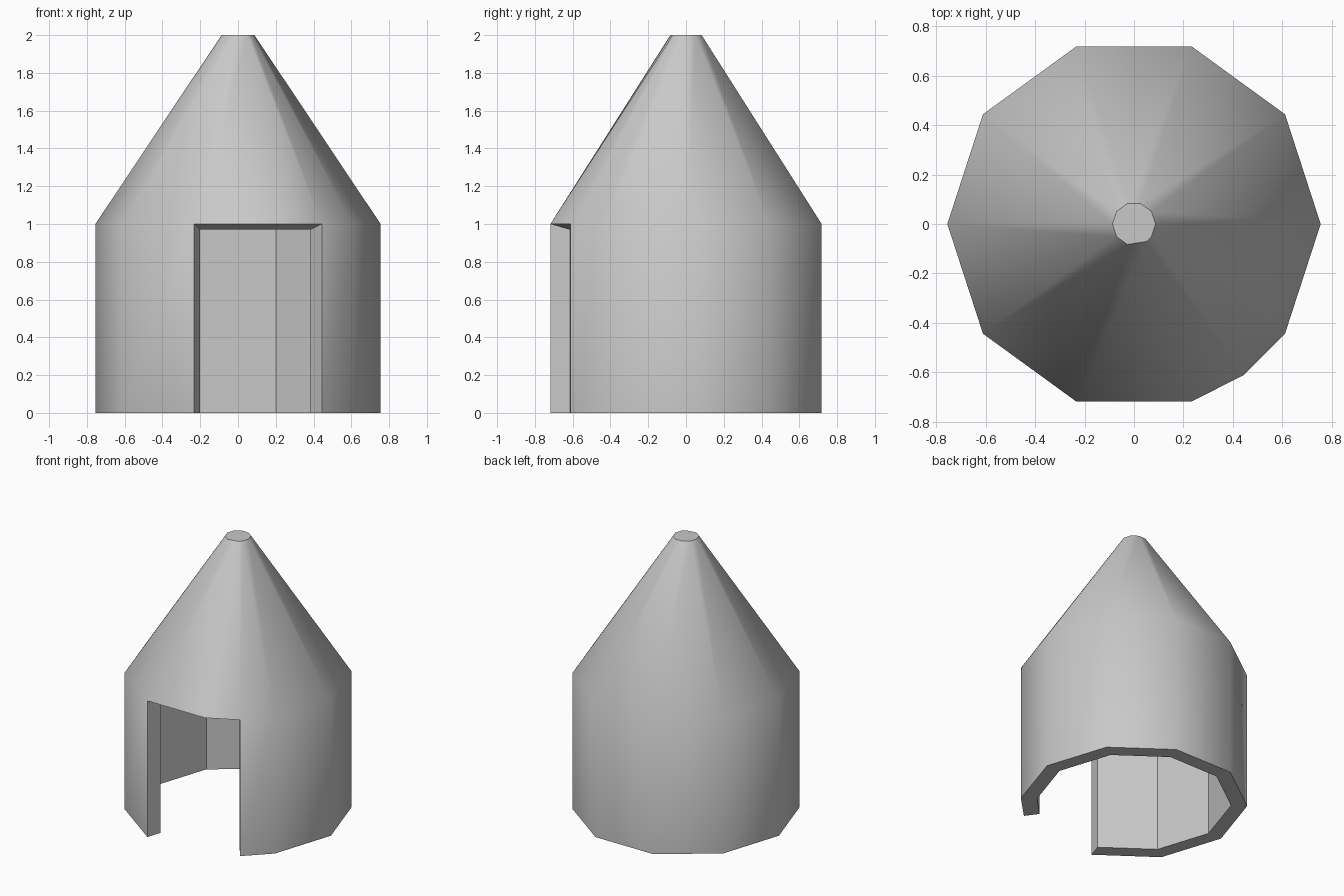
import bpy
import bmesh
from math import cos, sin, radians

cube = bpy.data.objects.get("Cube")
if cube:
    bpy.data.objects.remove(cube, do_unlink=True)

grey = bpy.data.materials.new("light_grey")
grey.use_nodes = True
grey.diffuse_color = (0.58, 0.58, 0.58, 1)
grey.node_tree.nodes["Principled BSDF"].inputs["Base Color"].default_value = grey.diffuse_color

# Ten-sided plan with one extra corner for the right door jamb
ANGLES = sorted(list(range(0, 360, 36)) + [306])
DOOR = (252, 288)       # wall sections starting here are left open
JAMBS = (252, 306)
MERGED = {288: 306}     # this corner runs into its neighbour at the tip

bm = bmesh.new()


def ring(radius, z, merge=False):
    verts = {a: bm.verts.new((radius * cos(radians(a)), radius * sin(radians(a)), z))
             for a in ANGLES if not (merge and a in MERGED)}
    if merge:
        for a, target in MERGED.items():
            verts[a] = verts[target]
    return verts


def face(verts, smooth=False):
    f = bm.faces.new(list(dict.fromkeys(verts)))
    f.smooth = smooth


def sections():
    return zip(ANGLES, ANGLES[1:] + ANGLES[:1])


def shell(foot, eave, tip, smooth):
    """Wall with door gap, cone roof and flat cap."""
    for a, b in sections():
        if a not in DOOR:
            face((foot[a], foot[b], eave[b], eave[a]), smooth)
        face((eave[a], eave[b], tip[b], tip[a]), smooth)
    face([tip[a] for a in ANGLES])


# Outer skin and inner lining
outer = ring(0.755, 0), ring(0.755, 1), ring(0.087, 2, True)
inner = ring(0.647, 0), ring(0.647, 0.97), ring(0.032, 1.9, True)
shell(*outer, True)
shell(*inner, False)

# Wall underside and door lintel
for a, b in sections():
    level = 1 if a in DOOR else 0
    o, i = outer[level], inner[level]
    face((o[a], o[b], i[b], i[a]))

# Door jambs
for a in JAMBS:
    face((outer[0][a], outer[1][a], inner[1][a], inner[0][a]))

# Remove the unused floor corner in the middle of the doorway
bmesh.ops.delete(bm, geom=[v for v in bm.verts if not v.link_faces], context="VERTS")
bmesh.ops.recalc_face_normals(bm, faces=bm.faces[:])

mesh = bpy.data.meshes.new("hut_shell")
bm.to_mesh(mesh)
bm.free()
mesh.materials.append(grey)
hut = bpy.data.objects.new("hut_shell", mesh)
bpy.context.scene.collection.objects.link(hut)
